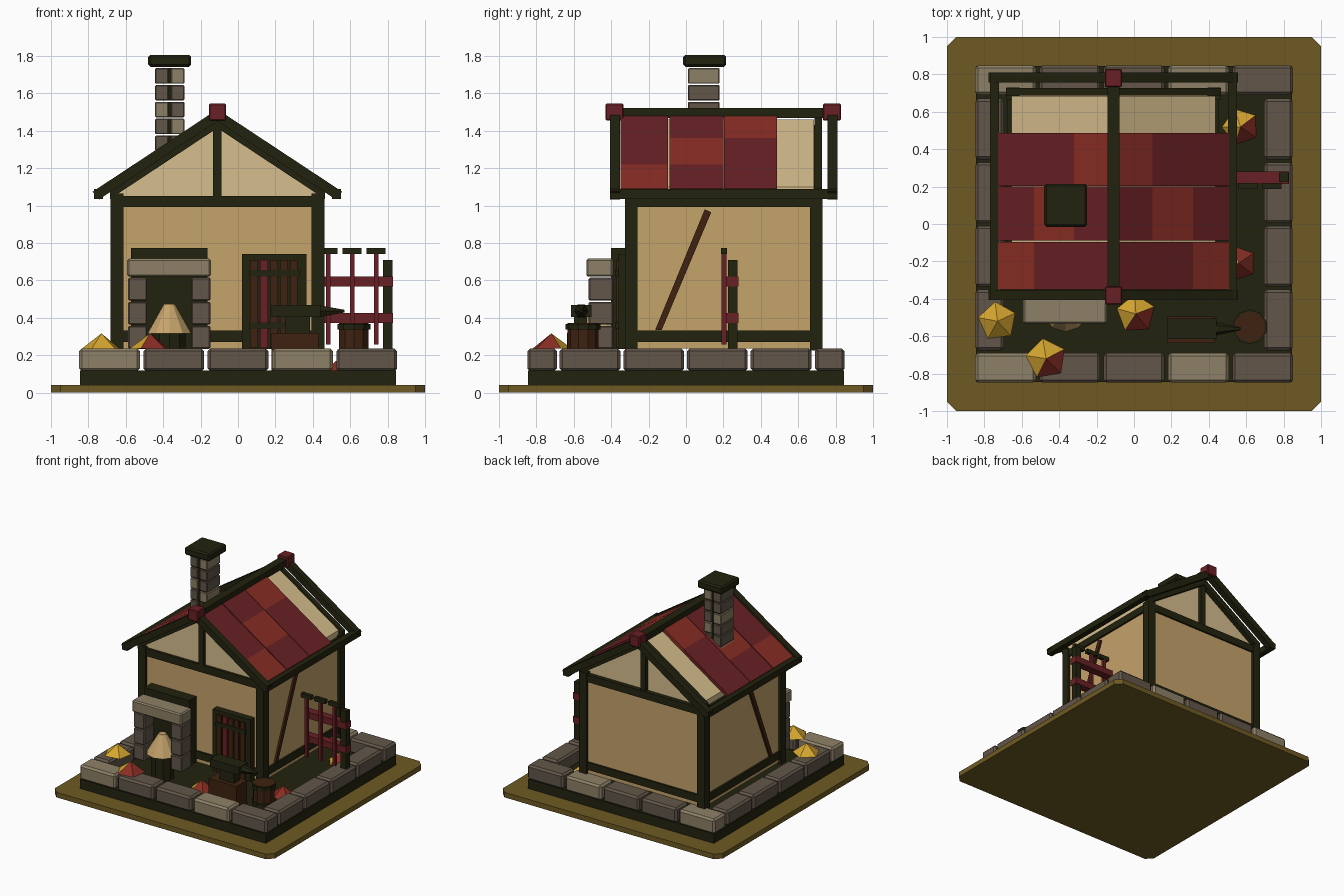
import bpy, bmesh, math
from mathutils import Vector, Matrix

if "Cube" in bpy.data.objects:
    bpy.data.objects.remove(bpy.data.objects["Cube"])


def mat(name, r, g, b):
    m = bpy.data.materials.new(name)
    lin = [((c / 255 + 0.055) / 1.055) ** 2.4 if c > 10 else c / 255 / 12.92 for c in (r, g, b)]
    m.diffuse_color = (*lin, 1)
    m.use_nodes = True
    m.node_tree.nodes["Principled BSDF"].inputs["Base Color"].default_value = m.diffuse_color
    return m


OLIVE = mat("olive ground", 110, 90, 35)
DARK = mat("dark timber", 34, 34, 15)
TAN = mat("tan plaster", 197, 163, 107)
CREAM = mat("cream plaster", 214, 190, 141)
RED = mat("dark red", 105, 32, 36)
BRICK = mat("brick red", 137, 45, 36)
STONE = mat("dark stone", 98, 86, 73)
PALE = mat("pale stone", 141, 128, 103)
BROWN = mat("brown wood", 62, 34, 16)
GOLD = mat("gold", 214, 166, 48)


def finish(name, bm, *mats):
    bmesh.ops.recalc_face_normals(bm, faces=bm.faces)
    me = bpy.data.meshes.new(name)
    bm.to_mesh(me)
    bm.free()
    for m in mats:
        me.materials.append(m)
    ob = bpy.data.objects.new(name, me)
    bpy.context.collection.objects.link(ob)
    return ob


def box(name, m, x0, x1, y0, y1, z0, z1, bevel=0):
    bm = bmesh.new()
    bmesh.ops.create_cube(bm, size=1)
    for v in bm.verts:
        v.co = ((x0 + x1) / 2 + v.co.x * (x1 - x0), (y0 + y1) / 2 + v.co.y * (y1 - y0),
                (z0 + z1) / 2 + v.co.z * (z1 - z0))
    if bevel:
        bmesh.ops.bevel(bm, geom=bm.edges[:], offset=bevel, segments=1, affect='EDGES')
    return finish(name, bm, m)


def prism(name, m, pts, axis, a, b):
    """Extrude a 2D outline along axis 'x' (pts y,z), 'y' (pts x,z) or 'z' (pts x,y)."""
    put = {'x': lambda p, t: (t, p[0], p[1]), 'y': lambda p, t: (p[0], t, p[1]),
           'z': lambda p, t: (p[0], p[1], t)}[axis]
    bm = bmesh.new()
    lo = [bm.verts.new(put(p, a)) for p in pts]
    hi = [bm.verts.new(put(p, b)) for p in pts]
    bm.faces.new(lo)
    bm.faces.new(hi)
    for i in range(len(pts)):
        j = (i + 1) % len(pts)
        bm.faces.new((lo[i], lo[j], hi[j], hi[i]))
    return finish(name, bm, m)


def cone(name, m, x, y, z0, z1, r0, r1, n, turn=0.0):
    bm = bmesh.new()
    bmesh.ops.create_cone(bm, cap_ends=True, segments=n, radius1=r0, radius2=r1, depth=z1 - z0,
                          matrix=Matrix.Translation((x, y, (z0 + z1) / 2)) @ Matrix.Rotation(turn, 4, 'Z'))
    return finish(name, bm, m)


# Ground plate and plinth
c = 0.95
prism("ground_plate", OLIVE, [(-1, -c), (-c, -1), (c, -1), (1, -c), (1, c), (c, 1), (-c, 1), (-1, c)],
      'z', 0, 0.042)
box("plinth", DARK, -0.845, 0.845, -0.845, 0.845, 0.04, 0.12)

# Ring of kerb stones
for i in range(5):
    x = -0.85 + i * 0.344
    for s, side in ((-1, "front"), (1, "back")):
        ys = sorted((s * 0.69, s * 0.848))
        box(f"{side}_kerb_{i}", STONE if i % 3 else PALE, x, x + 0.325, *ys, 0.115, 0.237, 0.015)
for i in range(4):
    y = -0.675 + i * 0.34
    for s, side in ((-1, "left"), (1, "right")):
        xs = sorted((s * 0.695, s * 0.848))
        box(f"{side}_kerb_{i}", STONE, *xs, y, y + 0.325, 0.115, 0.237, 0.015)

# Walls and timber frame
CX = -0.11
box("walls", TAN, CX - 0.55, CX + 0.55, -0.305, 0.71, 0.237, 1.04)
for x in (CX - 0.572, CX + 0.503):
    for y in (-0.327, 0.662):
        box("corner_post", DARK, x, x + 0.069, y, y + 0.069, 0.225, 1.065)
for z0, z1 in ((0.272, 0.333), (0.992, 1.053)):
    for y in (-0.32, 0.69):
        box("cross_beam", DARK, CX - 0.55, CX + 0.55, y, y + 0.035, z0, z1)
    for x in (CX - 0.565, CX + 0.53):
        box("side_beam", DARK, x, x + 0.035, -0.3, 0.7, z0, z1)
for x in (CX - 0.565, CX + 0.545):
    prism("wall_brace", BROWN, [(-0.165, 0.335), (-0.13, 0.335), (0.135, 0.965), (0.1, 0.98)], 'x', x, x + 0.02)

# Gable body with cream roof underlay
prism("gable_body", CREAM, [(CX - 0.545, 1.04), (CX + 0.545, 1.04), (CX + 0.545, 1.1), (CX, 1.46),
                            (CX - 0.545, 1.1)], 'y', -0.298, 0.685)
for y in (-0.325, 0.685):
    box("king_post", DARK, CX - 0.023, CX + 0.023, y, y + 0.03, 1.05, 1.43)


def slab(name, m, s, d0, d1, o0, o1, y0, y1, cut=0.0):
    """Sloped roof piece, from d0 to d1 away from the ridge, o0..o1 below the roof line."""
    top = lambda d: 1.515 - 0.66 * d
    pts = [(d0, top(d0) - o0), (d1, top(d1) - o0), (d1 - cut, top(d1 - cut) - o1), (d0, top(d0) - o1)]
    return prism(name, m, [(CX + s * d, z) for d, z in pts], 'y', y0, y1)


# Rafters, eaves and tiles on both slopes
strips = ((-0.35, -0.097), (-0.088, 0.2), (0.204, 0.487))
cuts = (0.0, 0.21, 0.425, 0.617)
for s in (-1, 1):
    for y in (-0.407, 0.757):
        slab("end_rafter", DARK, s, 0, 0.667, 0, 0.064, y, y + 0.054, 0.035)
    for y in (-0.327, 0.687):
        slab("wall_rafter", DARK, s, 0, 0.575, 0.04, 0.1, y, y + 0.04)
    xs = sorted((CX + s * 0.612, CX + s * 0.66))
    box("eave_beam", DARK, *xs, -0.407, 0.811, 1.037, 1.088)
    for i, (y0, y1) in enumerate(strips):
        for k in range(3):
            slab("roof_tile", BRICK if k == 2 - i else RED, s, cuts[k], cuts[k + 1], 0.015, 0.047, y0, y1)

# Ridge beam and its end caps
box("ridge_beam", DARK, CX - 0.033, CX + 0.033, -0.407, 0.811, 1.468, 1.522)
for y in (-0.43, 0.732):
    box("ridge_cap", RED, CX - 0.046, CX + 0.046, y, y + 0.097, 1.455, 1.545, 0.006)

# Chimney in courses, with cap
for i in range(6):
    z = 1.202 + i * 0.09
    box("chimney_core", DARK, -0.43, -0.3, 0.02, 0.17, z, z + 0.083)
    for x in (-0.443, -0.357):
        box("chimney_brick", STONE if (i + (x > -0.4)) % 3 else PALE, x, x + 0.07, 0.01, 0.18, z, z + 0.083, 0.005)
box("chimney_cap", DARK, -0.48, -0.25, -0.015, 0.215, 1.742, 1.806, 0.012)

# Door
box("door_frame", DARK, 0.022, 0.365, -0.36, -0.3, 0.235, 0.742)
for i in range(5):
    x = 0.065 + i * 0.053
    box("door_plank", RED if i == 1 else BROWN, x, x + 0.042, -0.372, -0.35, 0.24, 0.71)
for z in (0.62, 0.34):
    box("door_bar", DARK, 0.06, 0.33, -0.38, -0.355, z, z + 0.035)

# Fireplace
box("hearth_back", DARK, -0.572, -0.163, -0.4, -0.3, 0.235, 0.775)
box("mantel", PALE, -0.593, -0.145, -0.533, -0.39, 0.62, 0.717, 0.01)
for x in (-0.587, -0.248):
    for i in range(3):
        z = 0.235 + i * 0.129
        box("hearth_stone", STONE, x, x + 0.1, -0.52, -0.39, z, z + 0.122, 0.006)
cone("hearth_fire", TAN, -0.367, -0.455, 0.317, 0.475, 0.122, 0.03, 10)
cone("hearth_grate", DARK, -0.367, -0.455, 0.12, 0.317, 0.09, 0.09, 10)

# Anvil on its block
box("anvil_block", BROWN, 0.178, 0.43, -0.635, -0.495, 0.12, 0.318)
box("anvil_waist", DARK, 0.25, 0.385, -0.6, -0.53, 0.318, 0.41)
box("anvil_top", DARK, 0.178, 0.44, -0.615, -0.505, 0.405, 0.47)
horn = cone("anvil_horn", DARK, 0, 0, 0, 0.15, 0.04, 0.008, 6)
horn.matrix_world = Matrix.Translation((0.42, -0.56, 0.436)) @ Matrix.Rotation(math.pi / 2, 4, 'Y')

# Barrel
cone("barrel", BROWN, 0.62, -0.55, 0.12, 0.372, 0.083, 0.083, 10)
for z in (0.2, 0.338):
    bm = bmesh.new()
    bmesh.ops.create_cone(bm, cap_ends=False, segments=10, radius1=0.093, radius2=0.093, depth=0.03,
                          matrix=Matrix.Translation((0.62, -0.55, z + 0.015)))
    ob = finish("barrel_hoop", bm, DARK)
    ob.modifiers.new("thickness", 'SOLIDIFY').thickness = 0.014

# Rack with three poles beside the house
box("rack_post", DARK, 0.775, 0.825, 0.225, 0.275, 0.12, 0.71)
for z in (0.372, 0.567):
    box("rack_rail", RED, 0.455, 0.83, 0.215, 0.28, z, z + 0.053)
for x in (0.483, 0.61, 0.738):
    box("rack_pole", RED, x - 0.012, x + 0.012, 0.19, 0.216, 0.258, 0.745)
    box("pole_head", DARK, x - 0.05, x + 0.05, 0.188, 0.218, 0.742, 0.775)

# Five-sided heaps of leaves; some sides are red
heaps = ((-0.73, -0.52, 0.237, 0.105, 0), (-0.47, -0.72, 0.237, 0.11, 2), (0.01, -0.48, 0.12, 0.105, 2),
         (0.57, 0.52, 0.12, 0.1, 2), (0.56, -0.21, 0.12, 0.095, 4))
for x, y, z, r, reds in heaps:
    ob = cone("leaf_heap", GOLD, x, y, z, z + 0.08, r, 0.0, 5, x * 5)
    ob.data.materials.append(BRICK)
    sides = [p for p in ob.data.polygons if p.normal.z > 0.1]
    sides.sort(key=lambda p: -p.normal.x + p.normal.y)
    for p in sides[:reds]:
        p.material_index = 1
